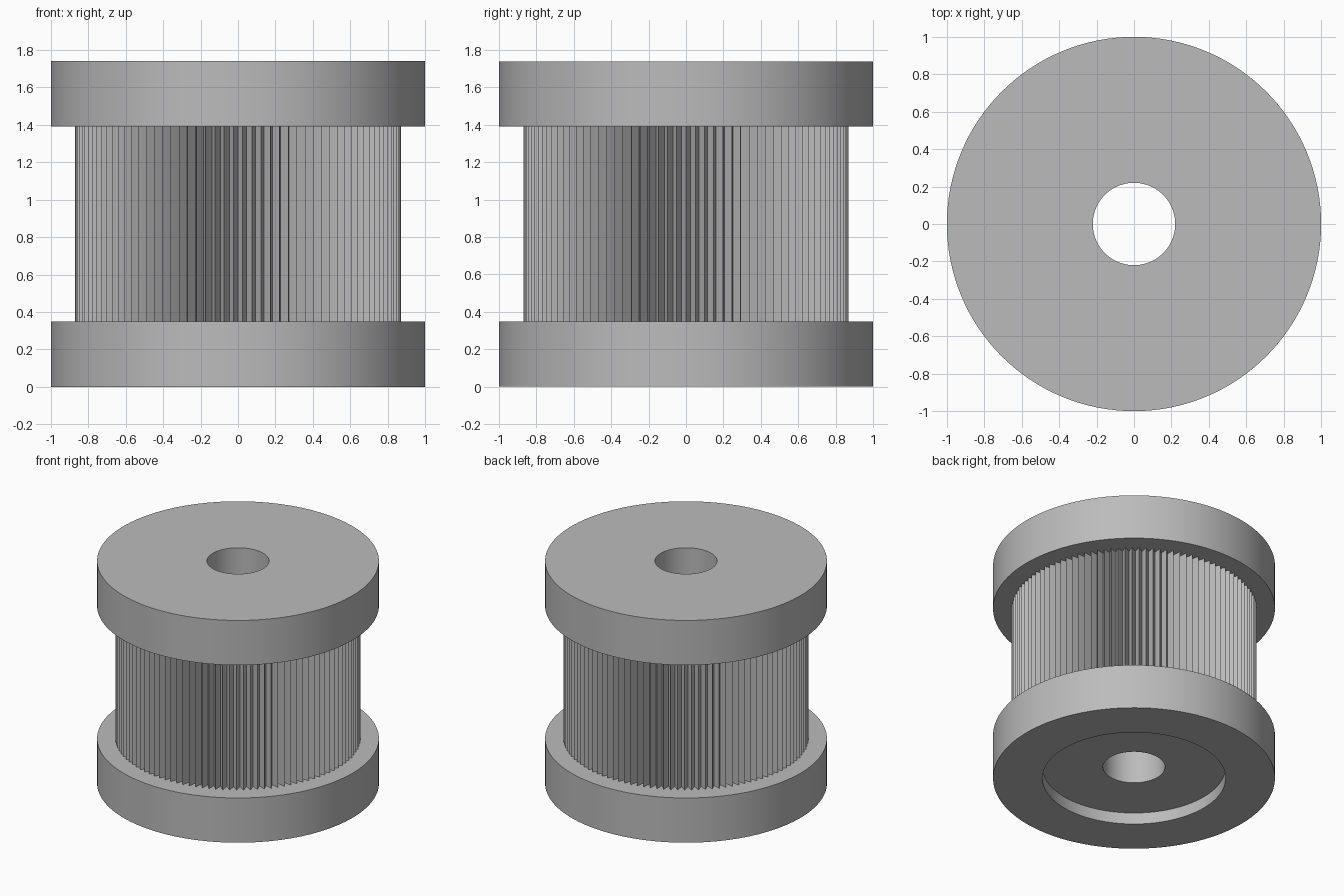
import bpy, bmesh, math

cube = bpy.data.objects.get("Cube")
if cube:
    bpy.data.objects.remove(cube, do_unlink=True)

HEIGHT, FLANGE = 1.74, 0.35
RIM, BORE, RECESS, RECESS_DEPTH = 1.0, 0.22, 0.65, 0.09
CREST, ROOT, TEETH = 0.87, 0.81, 110
SEGMENTS = 128

grey = bpy.data.materials.new("plain grey")
grey.use_nodes = True
colour = (0.5, 0.5, 0.5, 1)
grey.diffuse_color = colour
grey.node_tree.nodes["Principled BSDF"].inputs["Base Color"].default_value = colour


def ring(bm, radii, z):
    """Ring of vertices whose radius cycles through the given radii."""
    count = SEGMENTS if len(radii) == 1 else TEETH * len(radii)
    return [bm.verts.new((radii[i % len(radii)] * math.cos(math.tau * i / count),
                          radii[i % len(radii)] * math.sin(math.tau * i / count), z))
            for i in range(count)]


def lathe(name, profile, smooth=True):
    """Skin a profile of (radii, z) rings, listed so that normals face out."""
    bm = bmesh.new()
    rings = [ring(bm, radii, z) for radii, z in profile]
    for a, b in zip(rings, rings[1:]):
        for i in range(len(a)):
            j = (i + 1) % len(a)
            bm.faces.new((a[i], a[j], b[j], b[i]))
    mesh = bpy.data.meshes.new(name)
    bm.to_mesh(mesh)
    bm.free()
    mesh.materials.append(grey)
    obj = bpy.data.objects.new(name, mesh)
    bpy.context.collection.objects.link(obj)
    if smooth:
        bpy.ops.object.select_all(action="DESELECT")
        obj.select_set(True)
        bpy.context.view_layer.objects.active = obj
        bpy.ops.object.shade_smooth_by_angle(angle=math.radians(30))
    return obj


# Lower flange with the round recess underneath
lathe("lower_flange", [([BORE], RECESS_DEPTH), ([RECESS], RECESS_DEPTH), ([RECESS], 0),
                       ([RIM], 0), ([RIM], FLANGE), ([ROOT - 0.01], FLANGE)])

# Upper flange
lathe("upper_flange", [([ROOT - 0.01], HEIGHT - FLANGE), ([RIM], HEIGHT - FLANGE),
                       ([RIM], HEIGHT), ([BORE], HEIGHT)])

# Hole through the middle
lathe("bore", [([BORE], HEIGHT), ([BORE], RECESS_DEPTH)])

# Toothed drum between the flanges
lathe("toothed_drum", [([CREST, ROOT], FLANGE), ([CREST, ROOT], HEIGHT - FLANGE)], smooth=False)
